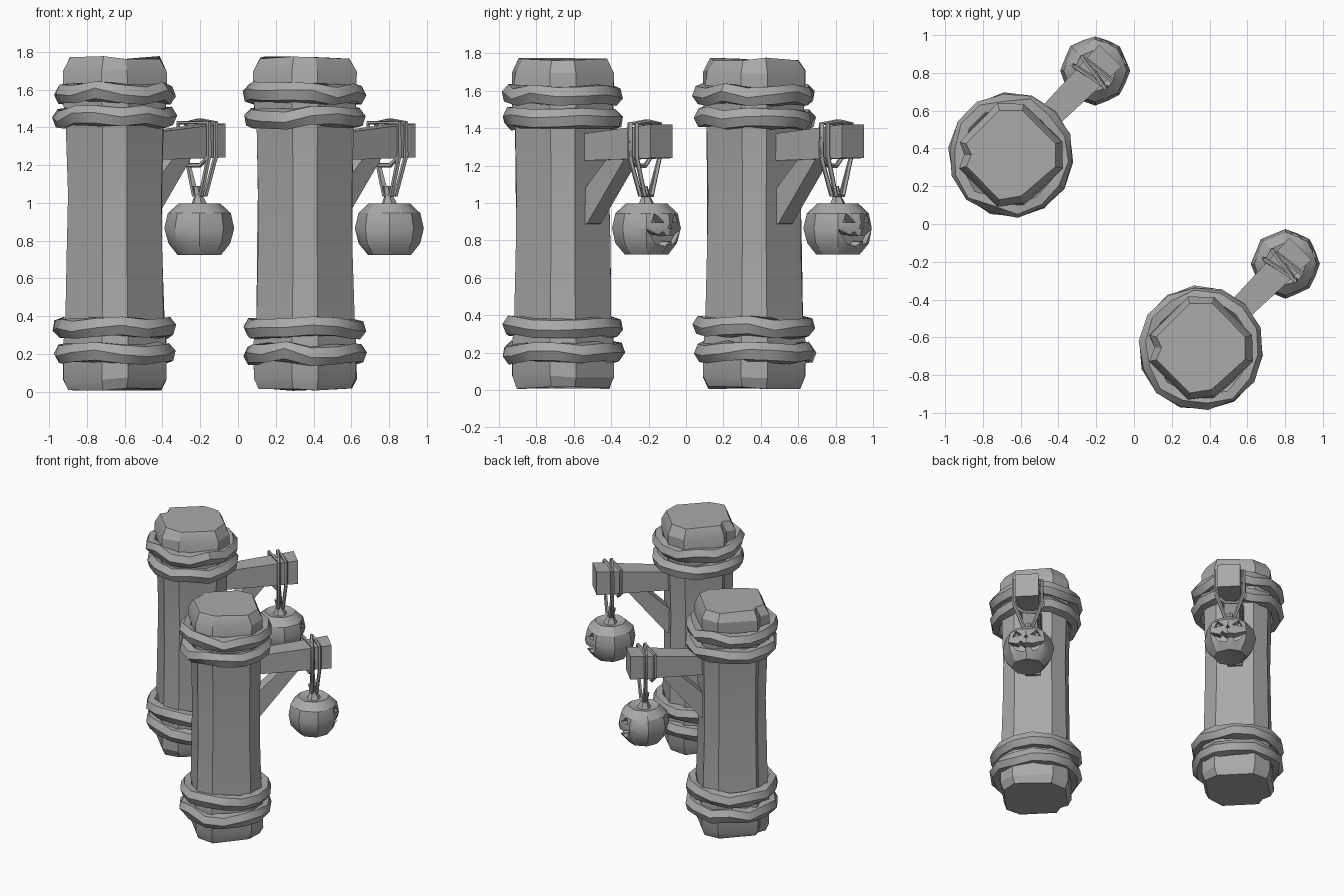
import bpy, bmesh, math, random
from mathutils import Matrix, Vector

if "Cube" in bpy.data.objects:
    bpy.data.objects.remove(bpy.data.objects["Cube"])

random.seed(4)
GREY = (0.4, 0.4, 0.4, 1)
mat = bpy.data.materials.new("plain grey")
mat.use_nodes = True
mat.diffuse_color = GREY
mat.node_tree.nodes["Principled BSDF"].inputs["Base Color"].default_value = GREY


def wob(a):
    return random.uniform(-a, a)


def finish(name, bm, frame, angle=30):
    """Turn a bmesh built in post space (x runs along the arm) into an object."""
    bmesh.ops.recalc_face_normals(bm, faces=bm.faces)
    me = bpy.data.meshes.new(name)
    bm.to_mesh(me)
    bm.free()
    me.materials.append(mat)
    ob = bpy.data.objects.new(name, me)
    ob.matrix_world = frame
    bpy.context.collection.objects.link(ob)
    if angle:
        bpy.ops.object.select_all(action='DESELECT')
        ob.select_set(True)
        bpy.context.view_layer.objects.active = ob
        bpy.ops.object.shade_smooth_by_angle(angle=math.radians(angle))
    return ob


def loft(bm, loops, closed=False):
    """Skin a list of point loops; cap the ends or join them in a circle."""
    rows = [[bm.verts.new(p) for p in loop] for loop in loops]
    n = len(rows[0])
    pairs = list(zip(rows, rows[1:])) + ([(rows[-1], rows[0])] if closed else [])
    for a, b in pairs:
        for i in range(n):
            bm.faces.new((a[i], a[(i + 1) % n], b[(i + 1) % n], b[i]))
    if not closed:
        bm.faces.new(rows[0][::-1])
        bm.faces.new(rows[-1])


def prism(bm, pts, axis_a, axis_b):
    """Extrude a 2D outline between two offset functions."""
    loft(bm, [[axis_a(*p) for p in pts], [axis_b(*p) for p in pts]])


def post(frame):
    # chamfered square trunk with a split along one corner
    f, c = 0.226, 0.134
    outline = [(f, -c), (f, c), (c, f), (-c, f), (-0.16, 0.165), (-f, c),
               (-f, -c), (-c, -f), (c, -f)]
    levels = [(0.012, 0.97), (0.07, 1.07), (0.24, 1.07), (0.4, 1.02), (0.75, 0.99),
              (1.05, 0.98), (1.4, 1.01), (1.55, 1.07), (1.7, 1.07), (1.77, 0.92)]
    loops = []
    for z, s in levels:
        loop = []
        for i, (x, y) in enumerate(outline):
            k = s + wob(0.012)
            if z > 1.6 and i == 7:      # chipped top corner
                k *= 0.93
            loop.append((x * k, y * k, z + wob(0.008)))
        loops.append(loop)
    bm = bmesh.new()
    loft(bm, loops)
    finish("post", bm, frame, 25)


def rope_ring(frame, z):
    # lumpy band around the post
    bm = bmesh.new()
    loops = []
    n, m = 14, 6
    for i in range(n):
        t = math.tau * i / n
        R, dz, tw = 0.28 + wob(0.006), wob(0.012), wob(0.35)
        loop = []
        for j in range(m):
            u = math.tau * j / m + tw
            r = R + 0.05 * math.cos(u)
            loop.append((r * math.cos(t), r * math.sin(t), z + dz + 0.056 * math.sin(u)))
        loops.append(loop)
    loft(bm, loops, closed=True)
    finish("rope_ring", bm, frame, 35)


def arm(frame):
    # beam that swells toward its tip
    bm = bmesh.new()
    loops = []
    for x, w, z0, z1 in [(0.15, 0.06, 1.225, 1.365), (0.745, 0.083, 1.24, 1.42)]:
        loops.append([(x, -w, z0), (x, w, z0), (x, w, z1), (x, -w, z1)])
    loft(bm, loops)
    finish("arm_beam", bm, frame, 0)
    # slanted brace below the beam
    bm = bmesh.new()
    side = [(0.2, 0.885), (0.235, 0.89), (0.53, 1.25), (0.4, 1.25), (0.2, 1.06)]
    prism(bm, side, lambda x, z: (x, -0.053, z), lambda x, z: (x, 0.053, z))
    finish("arm_brace", bm, frame, 0)


def cord(name, frame, pts, r=0.013):
    # thin closed cord swept along a path
    bm = bmesh.new()
    pts = [Vector(p) for p in pts]
    n = len(pts)
    loops = []
    for i, p in enumerate(pts):
        t = (pts[(i + 1) % n] - pts[i - 1]).normalized()
        a = Vector((1, 0, 0))
        a = (a - t * a.dot(t)).normalized()
        b = t.cross(a)
        loops.append([p + r * (a * math.cos(u) + b * math.sin(u))
                      for u in (math.tau * k / 5 for k in range(5))])
    loft(bm, loops, closed=True)
    finish(name, bm, frame, 50)


def pumpkin(frame):
    cx, cz = 0.632, 0.86
    # ribbed, squashed body
    bm = bmesh.new()
    profile = [(0.05, -0.125), (0.115, -0.135), (0.165, -0.075), (0.183, 0.005),
               (0.165, 0.085), (0.11, 0.137), (0.045, 0.12)]
    n = 16
    loops = []
    for r, z in profile:
        loop = []
        for i in range(n):
            k = (1.0 if i % 2 == 0 else 0.94) + wob(0.015)
            t = math.tau * i / n
            loop.append((cx + r * k * math.cos(t), r * k * math.sin(t), cz + z))
        loops.append(loop)
    loft(bm, loops)
    body = finish("pumpkin", bm, frame, 30)

    # carved face on the outer side
    bm = bmesh.new()
    eye = [(0.03, 0.035), (0.1, 0.035), (0.075, 0.085)]
    mouth = [(-0.13, 0.0), (-0.06, -0.03), (-0.04, -0.012), (-0.015, -0.036),
             (0.05, -0.032), (0.13, 0.0), (0.08, -0.07), (0.045, -0.085),
             (0.035, -0.062), (0.005, -0.065), (-0.01, -0.092), (-0.07, -0.075)]
    nose = [(-0.016, 0.005), (0.016, 0.005), (0, 0.032)]
    for shape, x in [(eye, 0.1), ([(-y, z) for y, z in eye], 0.1),
                     (nose, 0.13), (mouth, 0.1)]:
        prism(bm, shape, lambda y, z: (cx + x, y, cz + z),
              lambda y, z: (cx + 0.3, y, cz + z))
    cutter = finish("face_cutter", bm, frame, 0)
    cutter.hide_render = True
    cutter.hide_set(True)
    mod = body.modifiers.new("carve", 'BOOLEAN')
    mod.operation = 'DIFFERENCE'
    mod.solver = 'EXACT'
    mod.object = cutter
    bpy.context.view_layer.objects.active = body
    bpy.ops.object.select_all(action='DESELECT')
    body.select_set(True)
    while body.modifiers[0] != mod:
        bpy.ops.object.modifier_move_up(modifier=mod.name)
    bpy.ops.object.modifier_apply(modifier=mod.name)
    bpy.data.objects.remove(cutter)

    # bent stalk
    bm = bmesh.new()
    loops = []
    for z, r, dx in [(0.97, 0.055, 0), (1.0, 0.04, 0), (1.035, 0.024, -0.005), (1.09, 0.02, -0.02)]:
        loops.append([(cx + dx + r * math.cos(math.tau * k / 6),
                       r * math.sin(math.tau * k / 6), z) for k in range(6)])
    loft(bm, loops)
    finish("pumpkin_stalk", bm, frame, 40)

    # hanging loop over the beam, and a tight wrap beside it
    hang = [(0, 0.1, 1.425), (0, 0.1, 1.25), (0, 0.03, 1.04),
            (0, -0.03, 1.04), (0, -0.1, 1.25), (0, -0.1, 1.425), (0, 0, 1.435)]
    wrap = [(0, 0.095, 1.425), (0, 0.1, 1.25), (0, 0.04, 1.2),
            (0, -0.04, 1.2), (0, -0.1, 1.25), (0, -0.095, 1.425)]
    for name, path, x, skew in [("hanging_cord", hang, 0.62, 0.15),
                                ("hanging_cord", hang, 0.645, -0.12),
                                ("beam_wrap", wrap, 0.59, -0.2)]:
        cord(name, frame, [(x + skew * y, y, z) for _, y, z in path])


# two matching lantern posts
for px, py in [(-0.652, 0.365), (0.355, -0.658)]:
    frame = Matrix.Translation((px, py, 0)) @ Matrix.Rotation(math.radians(45), 4, 'Z')
    post(frame)
    for z in (0.2, 0.335, 1.453, 1.578):
        rope_ring(frame, z)
    arm(frame)
    pumpkin(frame)
